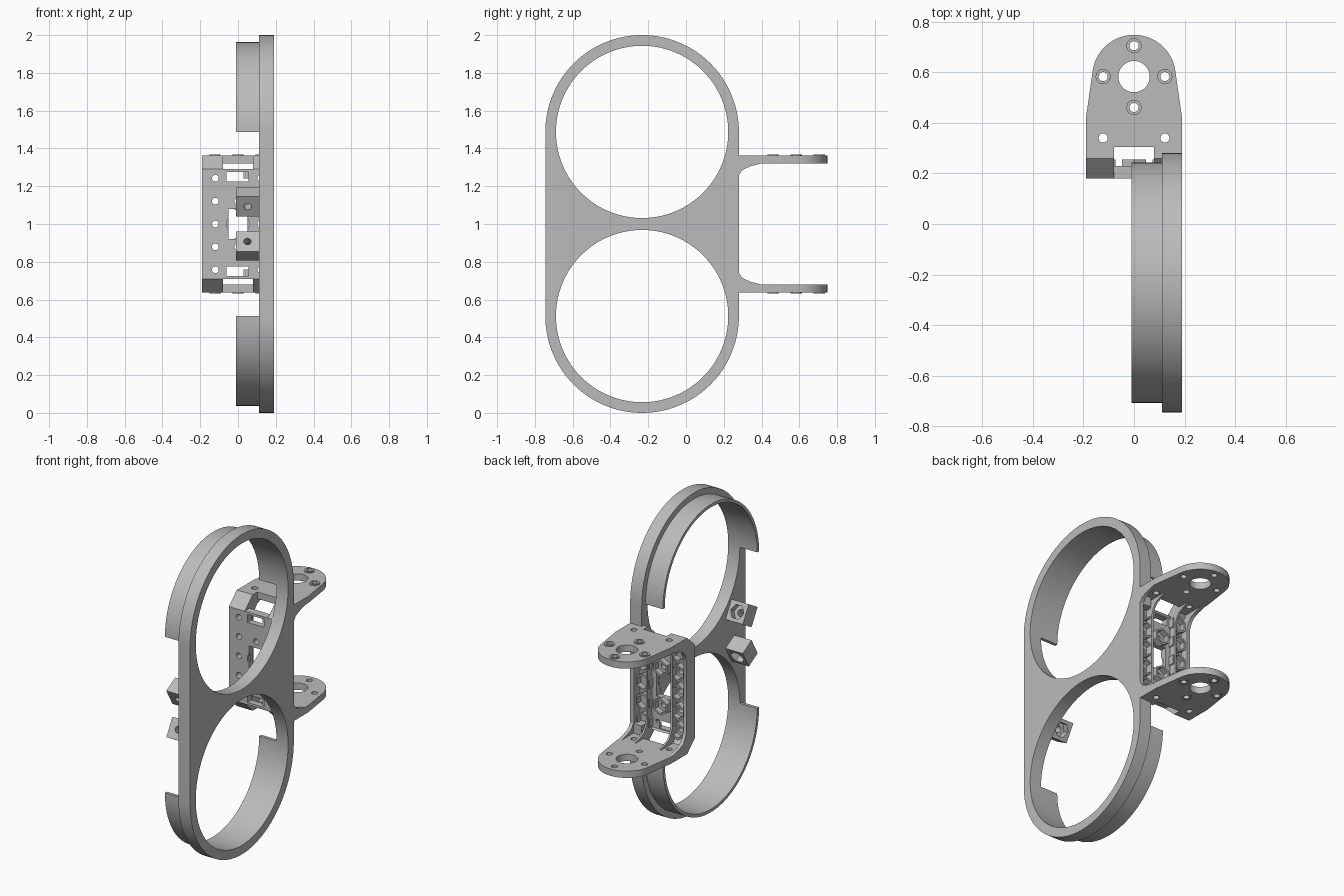
import bpy, bmesh
from math import cos, sin, pi, radians
from mathutils import Matrix, Vector

cube = bpy.data.objects.get("Cube")
if cube:
    bpy.data.objects.remove(cube, do_unlink=True)

grey = bpy.data.materials.new("plain_grey")
grey.use_nodes = True
GREY = (0.5, 0.5, 0.5, 1)
grey.diffuse_color = GREY
grey.node_tree.nodes["Principled BSDF"].inputs["Base Color"].default_value = GREY

MID = 1.0          # mirror height of the whole model
SIDES = (1, -1)


def place(axis, a, b, h):
    """Map profile coordinates a, b and depth h to space."""
    return {"x": (h, a, b), "y": (a, h, b), "z": (a, b, h)}[axis]


def finish(name, bm):
    bmesh.ops.recalc_face_normals(bm, faces=bm.faces)
    mesh = bpy.data.meshes.new(name)
    bm.to_mesh(mesh)
    bm.free()
    mesh.materials.append(grey)
    ob = bpy.data.objects.new(name, mesh)
    bpy.context.scene.collection.objects.link(ob)
    return ob


def prism(name, pts, axis, lo, hi):
    """Extrude a flat outline along an axis."""
    bm = bmesh.new()
    ends = [[bm.verts.new(place(axis, a, b, h)) for a, b in pts] for h in (lo, hi)]
    for loop in ends:
        bm.faces.new(loop)
    n = len(pts)
    for i in range(n):
        j = (i + 1) % n
        bm.faces.new((ends[0][i], ends[0][j], ends[1][j], ends[1][i]))
    return finish(name, bm)


def arc(a, b, r, n, start=0, sweep=2 * pi):
    count = n if sweep >= 2 * pi else n + 1
    return [(a + r * cos(start + sweep * i / n), b + r * sin(start + sweep * i / n))
            for i in range(count)]


def ring(name, a, b, r_out, r_in, n, axis, lo, hi, start=0, sweep=2 * pi):
    """Tube, or part of one, with a rectangular section."""
    bm = bmesh.new()
    loops = [[bm.verts.new(place(axis, p, q, h)) for p, q in arc(a, b, r, n, start, sweep)]
             for r, h in ((r_out, lo), (r_out, hi), (r_in, hi), (r_in, lo))]
    count = len(loops[0])
    for i in range(n):
        j = (i + 1) % count
        for k in range(4):
            p, q = loops[k], loops[(k + 1) % 4]
            bm.faces.new((p[i], p[j], q[j], q[i]))
    if sweep < 2 * pi:
        bm.faces.new([l[0] for l in loops])
        bm.faces.new([l[-1] for l in loops])
    return finish(name, bm)


def box(name, x0, x1, y0, y1, z0, z1):
    return prism(name, [(x0, y0), (x1, y0), (x1, y1), (x0, y1)], "z", z0, z1)


def drill(a, b, r, axis, lo, hi, n=20):
    return prism("cutter", arc(a, b, r, n), axis, lo, hi)


def cut(target, cutters):
    """Subtract the cutters, keep the result and drop the cutters."""
    for c in cutters:
        c.hide_render = True
        m = target.modifiers.new("cut", "BOOLEAN")
        m.operation, m.solver, m.object = "DIFFERENCE", "EXACT", c
    deps = bpy.context.evaluated_depsgraph_get()
    mesh = bpy.data.meshes.new_from_object(target.evaluated_get(deps))
    target.modifiers.clear()
    target.data = mesh
    for c in cutters:
        bpy.data.objects.remove(c, do_unlink=True)


# Side plate with two large round openings
YC, R, HOLE, RISE = -0.2325, 0.5125, 0.456, 0.4875
outline = arc(YC, MID + RISE, R, 64, 0, pi) + arc(YC, MID - RISE, R, 64, pi, pi)
plate = prism("side_plate", outline, "x", 0.11, 0.19)
cut(plate, [drill(YC, MID + s * RISE, HOLE, "x", 0, 0.3, 128) for s in SIDES]
    + [box("cutter", 0, 0.165, 0.22, 0.4, MID - 0.26, MID + 0.26)])

# Half-round sleeves behind the openings
for s, label in zip(SIDES, ("upper", "lower")):
    ring(label + "_sleeve", YC, MID + s * RISE, 0.475, HOLE, 64, "x",
         -0.01, 0.11, 0 if s > 0 else pi, pi)

# Tilted nut blocks with a bolt hole and a hex pocket
for s, label in zip(SIDES, ("upper", "lower")):
    block = box(label + "_nut_block", -0.06, 0.06, -0.05, 0.05, -0.06, 0.06)
    cut(block, [drill(0, 0, 0.02, "y", -0.2, 0.2),
                drill(0, 0, 0.045, "y", 0.01, 0.2, 6)])
    turn = Matrix.Rotation(radians(30 * s), 4, "X")
    block.data.transform(Matrix.Translation(Vector((0.05, -0.62, MID + s * 0.1175))) @ turn)

# Bracket wall with chamfered ends
half = [(0.22, 0.28), (0.26, 0.32), (0.26, 0.3625), (0.18, 0.29)]
profile = [(y, MID + z) for y, z in half] + [(y, MID - z) for y, z in reversed(half)]
wall = prism("bracket_wall", profile, "x", -0.19, 0.19)
ROWS = [MID + 0.121 * i for i in range(-2, 3)]
spots = [(x, z) for x in (-0.12, 0.12) for z in ROWS] + [(0, ROWS[1]), (0, ROWS[3])]
cutters = [drill(x, z, 0.018, "y", 0, 0.4) for x, z in spots]
cutters += [box("cutter", -0.05, 0.05, 0, 0.4, MID - 0.08, MID + 0.08),
            drill(0, MID, 0.06, "y", 0.1, 0.195, 32)]
for s in SIDES:
    for x0, x1, z0, z1 in ((-0.08, 0.08, 0.29, 0.4), (-0.06, 0.055, 0.225, 0.275)):
        lo, hi = sorted((MID + s * z0, MID + s * z1))
        cutters.append(box("cutter", x0, x1, 0, 0.4, lo, hi))
cut(wall, cutters)

# Small tabs crossing the wall slots
for s, label in zip(SIDES, ("upper", "lower")):
    z = MID + s * 0.262
    box(label + "_slot_tab", 0.03, 0.06, 0.2, 0.22, z - 0.02, z + 0.02)

# Hex collars on the back of the wall
for i, (x, z) in enumerate(spots):
    ring(f"hex_collar_{i + 1}", x, z, 0.054, 0.042, 6, "y", 0.22, 0.255, pi / 6)

# Ribs that curve from the wall into the flanges
inner = [(0.265, 0.22), (0.28, 0.26), (0.30, 0.287), (0.34, 0.305), (0.40, 0.321)]
outer = [(0.40, 0.33), (0.26, 0.33), (0.21, 0.30)]
half = inner + outer
profile = [(y, MID + z) for y, z in half] + [(y, MID - z) for y, z in reversed(half)]
for s, label in zip(SIDES, ("left", "right")):
    for kind, x0, x1 in (("outer", 0.168, 0.19), ("inner", 0.08, 0.092)):
        lo, hi = sorted((s * x0, s * x1))
        prism(f"{label}_{kind}_rib", profile, "x", lo, hi)

# Rounded flanges with bearing hole, screw holes and raised rims
HUB = 0.583
screws = [(0, HUB + 0.122), (0, HUB - 0.122), (0.122, HUB), (-0.122, HUB)]
outline = [(-0.19, 0.26), (0.19, 0.26), (0.19, 0.42)]
outline += arc(0, HUB, 0.165, 40, radians(8), pi - radians(16)) + [(-0.19, 0.42)]
for s, label in zip(SIDES, ("upper", "lower")):
    lo, hi = sorted((MID + s * 0.32, MID + s * 0.3625))
    flange = prism(label + "_flange", outline, "z", lo, hi)
    cutters = [drill(x, y, 0.018, "z", 0, 2) for x, y in screws + [(0.122, 0.34), (-0.122, 0.34)]]
    cutters += [drill(0, HUB, 0.062, "z", 0, 2, 40),
                box("cutter", -0.08, 0.08, 0, 0.305, 0, 2)]
    cut(flange, cutters)
    lo, hi = sorted((MID + s * 0.36, MID + s * 0.369))
    for i, (x, y) in enumerate(screws):
        ring(f"{label}_screw_rim_{i + 1}", x, y, 0.03, 0.018, 20, "z", lo, hi)

# Smooth the curved surfaces and keep the edges crisp
bpy.ops.object.select_all(action="DESELECT")
parts = [o for o in bpy.context.scene.objects
         if o.type == "MESH" and grey.name in o.data.materials]
for ob in parts:
    ob.select_set(True)
bpy.context.view_layer.objects.active = parts[0]
bpy.ops.object.shade_smooth_by_angle(angle=radians(30))
